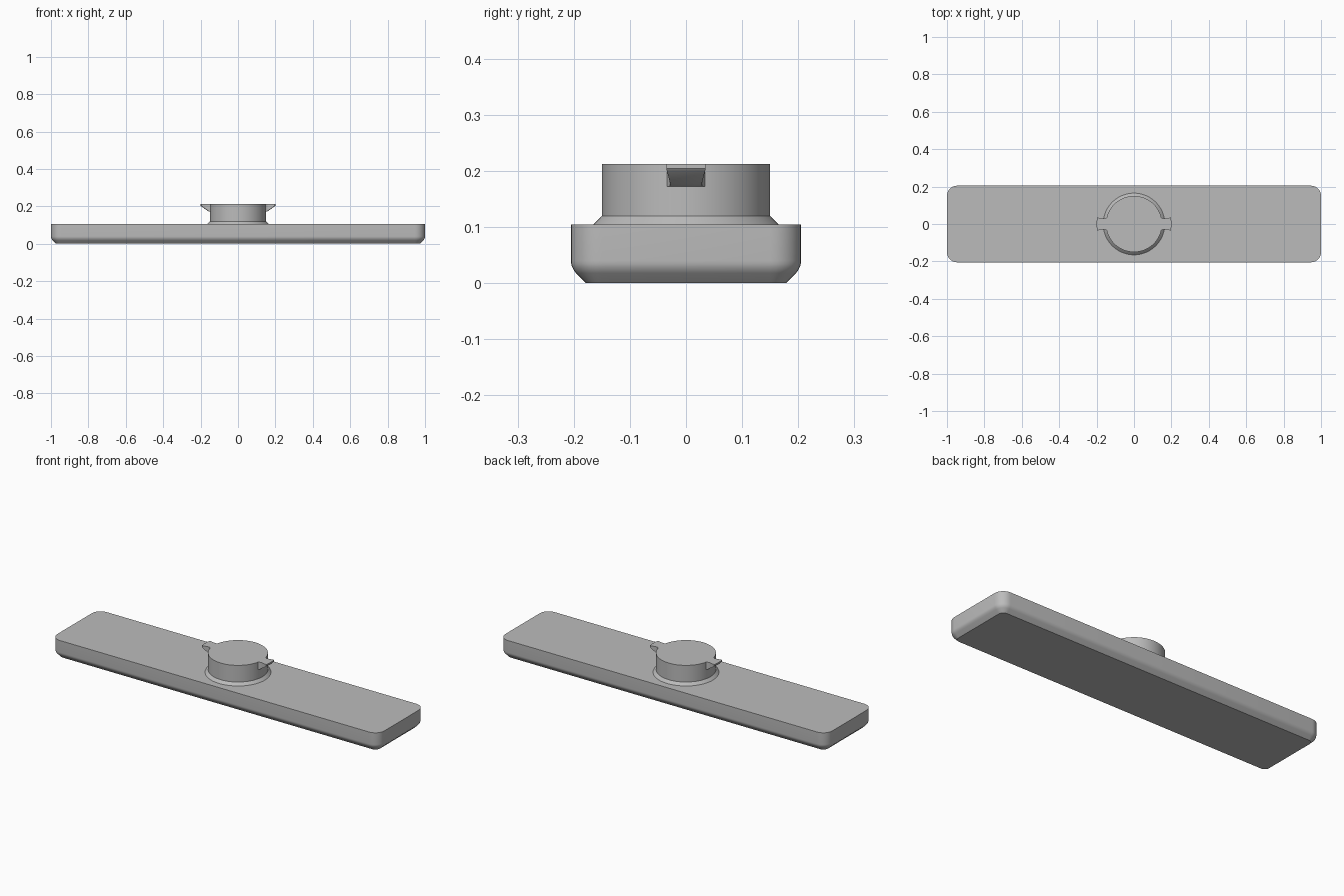
import bpy, bmesh, math

cube = bpy.data.objects.get("Cube")
if cube:
    bpy.data.objects.remove(cube, do_unlink=True)

grey = bpy.data.materials.new("plain grey")
grey.use_nodes = True
colour = (0.5, 0.5, 0.5, 1)
grey.diffuse_color = colour
grey.node_tree.nodes["Principled BSDF"].inputs["Base Color"].default_value = colour


def loft(name, loops):
    """Bridge a list of matching closed loops and cap both ends."""
    bm = bmesh.new()
    rings = [[bm.verts.new(p) for p in loop] for loop in loops]
    for a, b in zip(rings, rings[1:]):
        for i in range(len(a)):
            j = (i + 1) % len(a)
            bm.faces.new((a[i], a[j], b[j], b[i]))
    bm.faces.new(rings[0][::-1])
    bm.faces.new(rings[-1])
    bmesh.ops.recalc_face_normals(bm, faces=bm.faces)
    mesh = bpy.data.meshes.new(name)
    bm.to_mesh(mesh)
    bm.free()
    obj = bpy.data.objects.new(name, mesh)
    bpy.context.collection.objects.link(obj)
    mesh.materials.append(grey)
    bpy.ops.object.select_all(action="DESELECT")
    obj.select_set(True)
    bpy.context.view_layer.objects.active = obj
    bpy.ops.object.shade_smooth_by_angle(angle=math.radians(30))
    return obj


def rounded_rect(half_x, half_y, radius, z, steps=8):
    points = []
    for quarter, (sx, sy) in enumerate([(1, 1), (-1, 1), (-1, -1), (1, -1)]):
        for k in range(steps + 1):
            a = (quarter + k / steps) * math.pi / 2
            points.append((sx * (half_x - radius) + radius * math.cos(a),
                           sy * (half_y - radius) + radius * math.sin(a), z))
    return points


def circle(radius, z, steps=64):
    return [(radius * math.cos(2 * math.pi * i / steps),
             radius * math.sin(2 * math.pi * i / steps), z) for i in range(steps)]


# Long bar: chamfered underside blending softly into the walls
bar_profile = [(0.027, 0), (0.009, 0.018), (0.005, 0.023), (0.002, 0.029),
               (0.0005, 0.034), (0, 0.04), (0, 0.105)]
loft("bar", [rounded_rect(1 - d, 0.205 - d, 0.055 - d, z) for d, z in bar_profile])

# Round boss with a sloped collar at its foot
loft("collar", [circle(0.165, 0.104), circle(0.165, 0.105), circle(0.15, 0.12)])
loft("boss", [circle(0.15, 0.104), circle(0.15, 0.212)])

# Two side lugs: (reach, half width, underside height), flared at root and tip
lug_sections = [(0.14, 0.036, 0.172), (0.151, 0.034, 0.172), (0.157, 0.029, 0.173),
                (0.163, 0.028, 0.177), (0.197, 0.034, 0.200), (0.2, 0.035, 0.204)]
columns = [-1, -0.5, 0, 0.5, 1]
for side, label in ((1, "left_lug"), (-1, "right_lug")):
    loops = []
    for reach, width, low in lug_sections:
        row = [(side * math.sqrt(reach ** 2 - (t * width) ** 2), t * width) for t in columns]
        loops.append([(x, y, low) for x, y in row] + [(x, y, 0.212) for x, y in row[::-1]])
    loft(label, loops)
